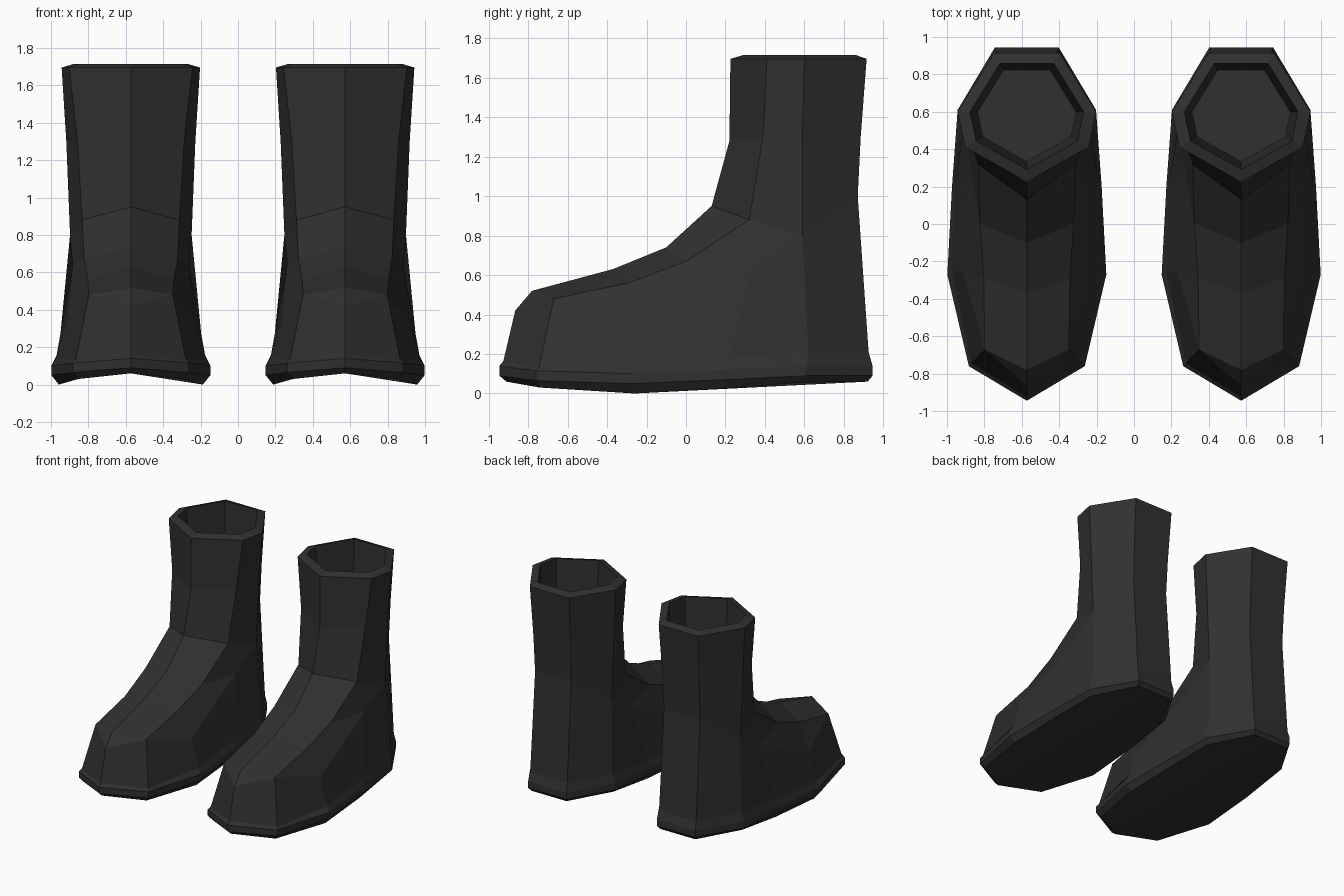
import bpy, bmesh

if "Cube" in bpy.data.objects:
    bpy.data.objects.remove(bpy.data.objects["Cube"])

bm = bmesh.new()


def face(*pts):
    """Add a face and its mirror image across the boot's centre plane."""
    for s in (1, -1):
        bm.faces.new([bm.verts.new((p[0] * s, p[1], p[2])) for p in pts])


def strip(a, b):
    """Bridge two half-outlines of equal length with quads."""
    for i in range(len(a) - 1):
        face(a[i], a[i + 1], b[i + 1], b[i])


def heel_mid(ring):
    """Close a half-outline on the centre plane at the back."""
    return ring + [(0, ring[-1][1], ring[-1][2])]


# Sole: half-outlines from toe to heel
tread = heel_mid([(0, -.91, .06), (.28, -.74, .03), (.385, -.26, 0),
                  (.37, .2, .025), (.335, .58, .055), (.155, .92, .06)])
welt = heel_mid([(0, -.945, .09), (.31, -.76, .065), (.425, -.27, .05),
                 (.40, .2, .07), (.37, .61, .09), (.17, .945, .09)])
welt_top = [(x, y, z + .05) for x, y, z in welt]
seam = heel_mid([(0, -.925, .165), (.295, -.745, .13), (.40, -.26, .14),
                 (.385, .22, .18), (.35, .62, .215), (.165, .925, .21)])
face(*tread)
strip(tread, welt)
strip(welt, welt_top)
strip(welt_top, seam)

# Upper: lines running from toe or heel up to the rim
ridge = [(0, -.865, .42), (0, -.78, .52), (0, -.37, .63), (0, -.10, .74),
         (0, .13, .95), (0, .22, 1.28), (0, .225, 1.695)]
edge = [(.225, -.67, .48), (.23, -.29, .56), (.25, 0, .67),
        (.26, .32, .88), (.285, .39, 1.3), (.33, .41, 1.695)]
toe, toe_side, wide, arch, side, back, mid = seam
wide_up, arch_up = (.34, -.26, .36), (.31, .34, .64)
side_line = [side, (.325, .59, .8), (.345, .59, 1.3), (.37, .6, 1.695)]
back_line = [back, (.16, .87, 1.0), (.165, .885, 1.3), (.175, .915, 1.695)]
mid_line = [(0, y, z) for x, y, z in back_line]

# Toe cap and vamp
face(toe, toe_side, edge[0], ridge[0])
face(ridge[0], edge[0], ridge[1])
strip(ridge[1:], edge)

# Side walls
face(toe_side, wide, wide_up, edge[0])
face(edge[0], wide_up, edge[1])
face(wide, arch, arch_up, wide_up)
face(wide_up, arch_up, edge[2], edge[1])
face(arch, side, side_line[1], arch_up)
face(arch_up, side_line[1], edge[3], edge[2])
strip(edge[3:], side_line[1:])
strip(side_line, back_line)
strip(back_line, mid_line)

# Rim, lining and insole
rim = [ridge[-1], edge[-1], side_line[-1], back_line[-1], mid_line[-1]]


def inset(s, z):
    return [(x * s, .6 + (y - .6) * s, z) for x, y, _ in rim]


lip, insole = inset(.82, 1.715), inset(.71, .9)
strip(rim, lip)
strip(lip, insole)
face(*insole)

bmesh.ops.remove_doubles(bm, verts=bm.verts, dist=.0005)
bmesh.ops.recalc_face_normals(bm, faces=bm.faces)
mesh = bpy.data.meshes.new("boot")
bm.to_mesh(mesh)
bm.free()

# Dark leather
leather = bpy.data.materials.new("dark_leather")
leather.diffuse_color = (.03, .03, .03, 1)
leather.use_nodes = True
leather.node_tree.nodes["Principled BSDF"].inputs["Base Color"].default_value = leather.diffuse_color
mesh.materials.append(leather)

# The pair are identical copies side by side
for name, x in (("boot_left", -.573), ("boot_right", .573)):
    boot = bpy.data.objects.new(name, mesh)
    boot.location.x = x
    bpy.context.collection.objects.link(boot)
